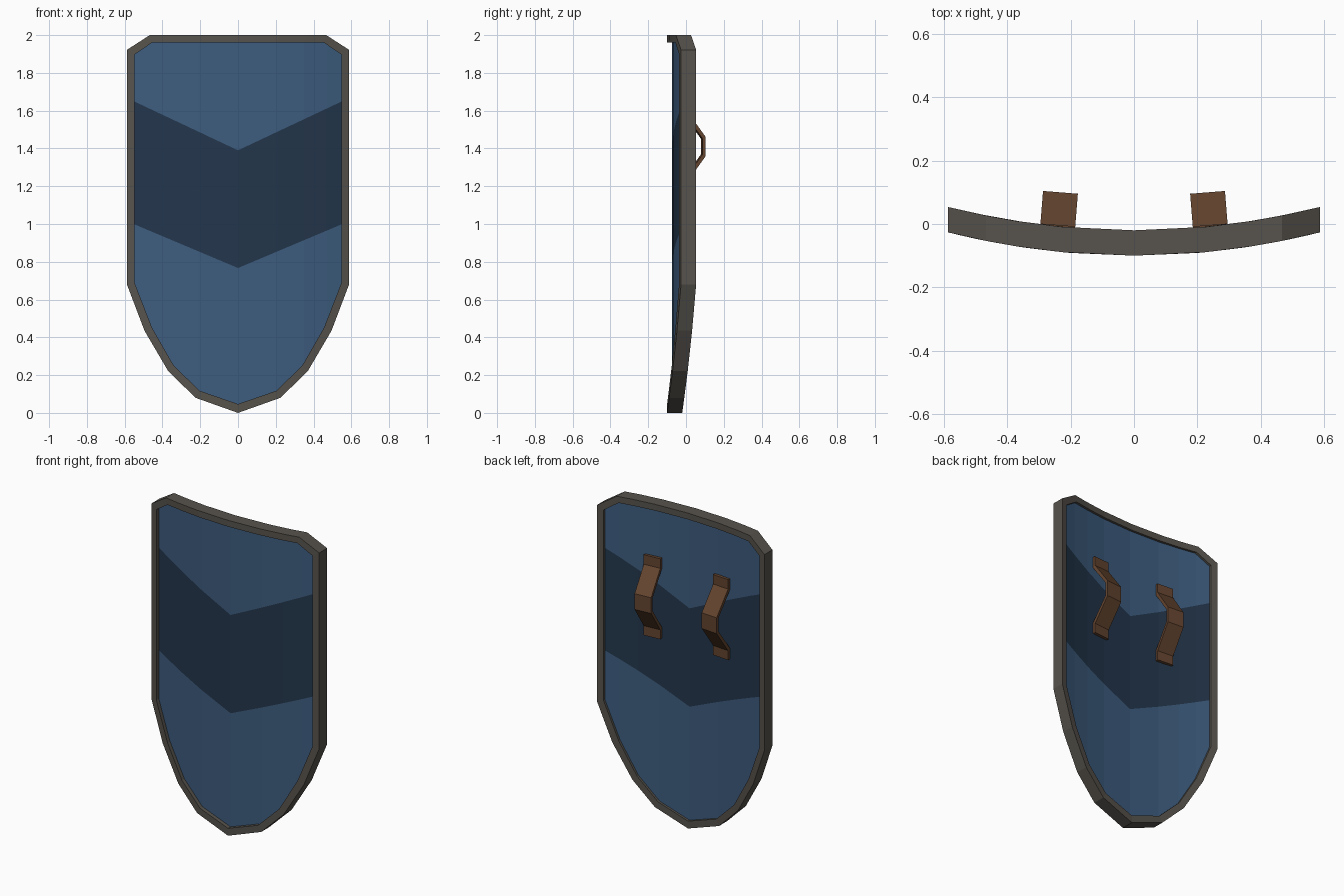
import bpy, bmesh, math
from mathutils import Vector

if "Cube" in bpy.data.objects:
    bpy.data.objects.remove(bpy.data.objects["Cube"])


def material(name, rgb):
    m = bpy.data.materials.new(name)
    m.diffuse_color = (*rgb, 1)
    m.use_nodes = True
    m.node_tree.nodes["Principled BSDF"].inputs["Base Color"].default_value = m.diffuse_color
    return m


STEEL = material("grey_metal", (0.095, 0.086, 0.073))
BLUE = material("blue_paint", (0.047, 0.108, 0.21))
NAVY = material("navy_paint", (0.017, 0.037, 0.072))
LEATHER = material("brown_leather", (0.13, 0.06, 0.029))


def finish(name, bm, mats):
    bmesh.ops.recalc_face_normals(bm, faces=bm.faces)
    me = bpy.data.meshes.new(name)
    bm.to_mesh(me)
    bm.free()
    for m in mats:
        me.materials.append(m)
    ob = bpy.data.objects.new(name, me)
    bpy.context.collection.objects.link(ob)
    return ob


def bow(x):
    """Depth of the shield's curved middle surface."""
    return -0.06 + 0.073 * (x / 0.585) ** 2


def full_loop(half):
    """Mirror a right-hand outline (bottom centre to top centre) into a loop."""
    return half + [(-x, z) for x, z in reversed(half[1:-1])]


# Right-hand outlines, bottom centre to top centre
OUTER = [(0, 0), (0.225, 0.08), (0.37, 0.222), (0.495, 0.435), (0.588, 0.68),
         (0.588, 1.922), (0.467, 2.0), (0.37, 2.0), (0.225, 2.0), (0, 2.0)]
INNER = [(0, 0.047), (0.203, 0.117), (0.34, 0.25), (0.455, 0.45), (0.548, 0.69),
         (0.548, 1.897), (0.455, 1.96), (0.34, 1.96), (0.203, 1.96), (0, 1.96)]

# Rim: square section swept round the outline
bm = bmesh.new()
sections = []
for (xo, zo), (xi, zi) in zip(full_loop(OUTER), full_loop(INNER)):
    sections.append([bm.verts.new((x, bow(x) + d, z)) for x, z, d in
                     ((xo, zo, -0.04), (xo, zo, 0.04), (xi, zi, 0.04), (xi, zi, -0.04))])
for i, a in enumerate(sections):
    b = sections[(i + 1) % len(sections)]
    for k in range(4):
        j = (k + 1) % 4
        bm.faces.new((a[k], a[j], b[j], b[k]))
finish("rim", bm, [STEEL])

# Panel: curved sheet in columns, with a chevron band cut across, tucked into the rim
edge = [(0.75 * xi + 0.25 * xo, 0.75 * zi + 0.25 * zo)
        for (xi, zi), (xo, zo) in zip(INNER, OUTER)]
right = [(edge[i][0], edge[i][1], edge[9 - i][1]) for i in range(5)]
columns = [(-x, b, t) for x, b, t in reversed(right[1:])] + right
bm = bmesh.new()
grid = []
for x, bottom, top in columns:
    heights = (bottom, 0.767 + 0.425 * abs(x), 1.39 + 0.475 * abs(x), top)
    grid.append([bm.verts.new((x, bow(x) + 0.005, z)) for z in heights])
for a, b in zip(grid, grid[1:]):
    for row in range(3):
        f = bm.faces.new((a[row], b[row], b[row + 1], a[row + 1]))
        f.material_index = 1 if row == 1 else 0
panel = finish("panel", bm, [BLUE, NAVY])
solid = panel.modifiers.new("thickness", "SOLIDIFY")
solid.thickness = 0.04
solid.offset = 0

# Straps: bent leather bands with flat tabs, tilted to follow the curve
OUT = [(-0.003, 1.665), (-0.003, 1.605), (0.1, 1.46),
       (0.1, 1.36), (-0.003, 1.215), (-0.003, 1.155)]
INN = [(-0.022, 1.665), (-0.022, 1.597), (0.083, 1.452),
       (0.083, 1.368), (-0.022, 1.223), (-0.022, 1.155)]
for side, name in ((-1, "left_strap"), (1, "right_strap")):
    bm = bmesh.new()
    rings = []
    for (yo, zo), (yi, zi) in zip(OUT, INN):
        ring = []
        for u, y, z in ((-0.055, yo, zo), (0.055, yo, zo), (0.055, yi, zi), (-0.055, yi, zi)):
            ring.append(bm.verts.new((side * (0.238 + u - 0.08 * (y - 0.03)), y + 0.08 * u, z)))
        rings.append(ring)
    for a, b in zip(rings, rings[1:]):
        for k in range(4):
            j = (k + 1) % 4
            bm.faces.new((a[k], a[j], b[j], b[k]))
    bm.faces.new(rings[0])
    bm.faces.new(rings[-1])
    finish(name, bm, [LEATHER])
